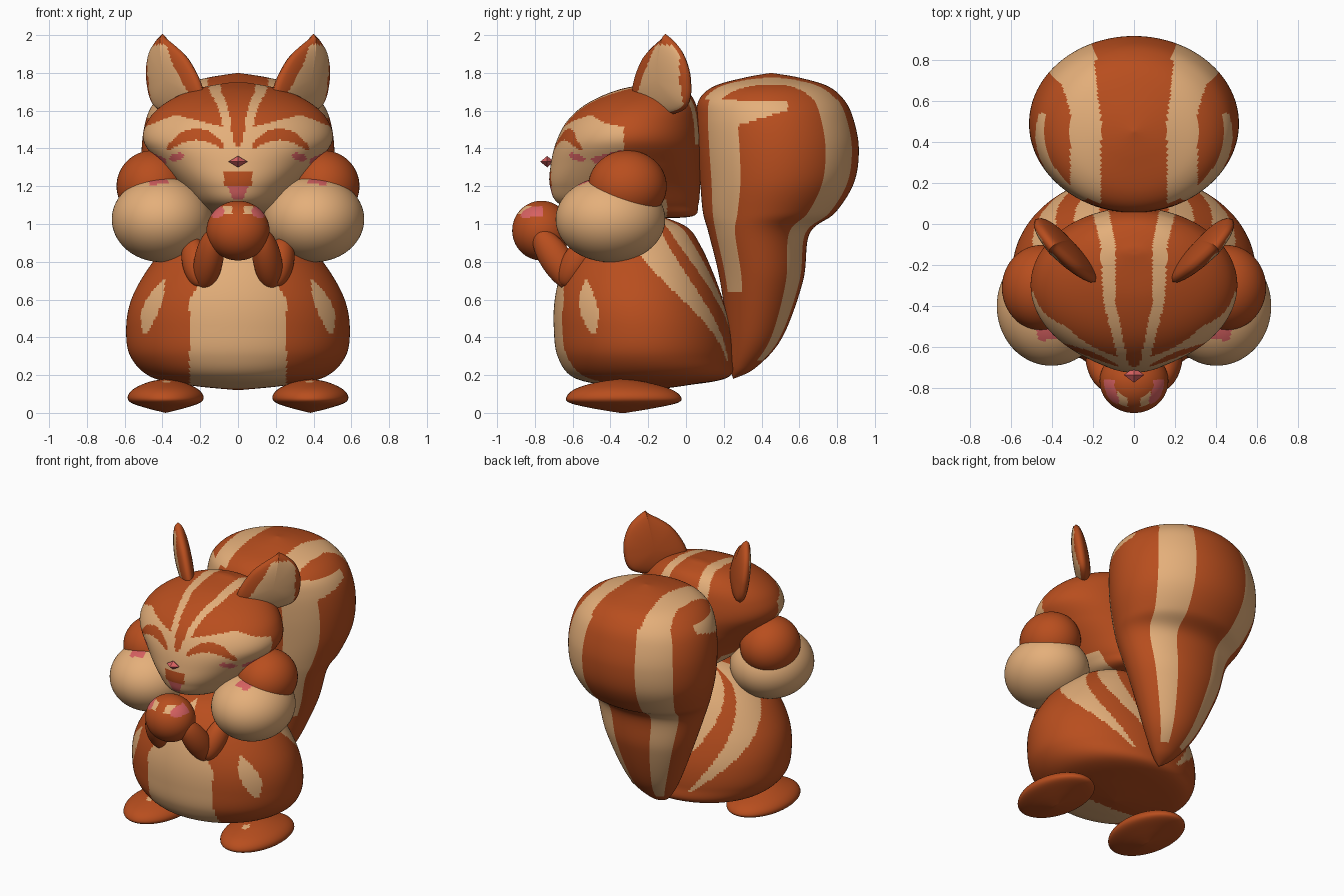
import bpy, bmesh, math
from mathutils import Vector, Matrix

if "Cube" in bpy.data.objects:
    bpy.data.objects.remove(bpy.data.objects["Cube"])

# Palette
MATS = []
for label, rgb in (("russet fur", (.48, .076, .013)), ("cream fur", (.78, .43, .195)), ("pink", (.68, .12, .12))):
    m = bpy.data.materials.new(label)
    m.diffuse_color = (*rgb, 1)
    m.use_nodes = True
    m.node_tree.nodes["Principled BSDF"].inputs["Base Color"].default_value = m.diffuse_color
    MATS.append(m)
BROWN, CREAM, PINK = 0, 1, 2


def plain(colour):
    return lambda c, t: colour


def finish(bm, name, rule):
    """Colour each face by rule(centre, angle from front), smooth it and link it."""
    bmesh.ops.remove_doubles(bm, verts=bm.verts, dist=1e-5)
    bmesh.ops.recalc_face_normals(bm, faces=bm.faces)
    me = bpy.data.meshes.new(name)
    for m in MATS:
        me.materials.append(m)
    tag = bm.faces.layers.float.get("angle")
    for f in bm.faces:
        f.smooth = True
        f.material_index = rule(f.calc_center_median(), f[tag] if tag else 0)
    if tag:
        bm.faces.layers.float.remove(tag)
    bm.to_mesh(me)
    bm.free()
    ob = bpy.data.objects.new(name, me)
    bpy.context.collection.objects.link(ob)
    return ob


def spline(pts, steps, closed=False):
    """Catmull-Rom curve through points of any dimension."""
    n, out = len(pts), []
    pick = (lambda i: pts[i % n]) if closed else (lambda i: pts[max(0, min(n - 1, i))])
    for i in range(n if closed else n - 1):
        for k in range(steps):
            t = k / steps
            out.append([.5 * (2*b + (c-a)*t + (2*a-5*b+4*c-d)*t*t + (3*b-a-3*c+d)*t**3)
                        for a, b, c, d in zip(pick(i-1), pick(i), pick(i+1), pick(i+2))])
    return out if closed else out + [list(pts[-1])]


def loft(name, rings, rule, n=128, steps=10, cx=0):
    """Stack of ellipses given as (z, front y, back y, half width)."""
    bm = bmesh.new()
    tag = bm.faces.layers.float.new("angle")
    rows = []
    for z, y0, y1, rx in spline(rings, steps):
        rx, cy, ry = max(rx, 0), (y0 + y1) / 2, max((y1 - y0) / 2, 0)
        rows.append([bm.verts.new((cx + rx * math.sin(2*math.pi*i/n), cy - ry * math.cos(2*math.pi*i/n), z))
                     for i in range(n)])
    for a, b in zip(rows, rows[1:]):
        for i in range(n):
            j = (i + 1) % n
            f = bm.faces.new((a[i], a[j], b[j], b[i]))
            ang = 360 * (i + .5) / n
            f[tag] = min(ang, 360 - ang)
    return finish(bm, name, rule)


def ball(name, loc, radii, rule, axis=None, seg=48):
    bm = bmesh.new()
    bmesh.ops.create_uvsphere(bm, u_segments=seg, v_segments=seg * 2 // 3, radius=1)
    rot = Vector(axis).to_track_quat('Z', 'Y').to_matrix().to_4x4() if axis else Matrix()
    bm.transform(Matrix.Translation(loc) @ rot @ Matrix.Diagonal((*radii, 1)))
    return finish(bm, name, rule)


# Body: cream belly, flank patches and slanting back stripes
def body_rule(c, t):
    x, z = abs(c.x), c.z
    if c.y < -.3 and x < .257 - max(0, z - .6) * .65 and t < 75:
        return CREAM
    if abs(t - 53 + (z - .56) * 25) < 7.5 * (1 - ((z - .56) / .15) ** 2):
        return CREAM
    back, rise = 180 - t, min(z, .95) - .33
    if z > .27 and abs(back - 24 - rise * 95) < 2.5 + rise * 25:
        return CREAM
    if z > .38 and abs(back - 10 - (z - .5) * 70) < 4 + max(0, z - .5) * 18:
        return CREAM
    return BROWN


loft("body", [(.12, -.2, -.2, 0), (.145, -.42, 0, .25), (.19, -.60, .225, .46), (.3, -.68, .245, .57),
              (.45, -.70, .235, .592), (.6, -.695, .195, .565), (.75, -.66, .14, .485), (.88, -.6, .08, .38),
              (.98, -.48, .01, .25), (1.04, -.25, -.13, .08), (1.05, -.2, -.2, 0)], body_rule, n=240)


# Head: cream mask, closed eyes, forehead stripes, mouth and blush
def head_rule(c, t):
    x, y, z = abs(c.x), c.y, c.z
    if y < -.3:
        if x < .075 and 1.2 < z < 1.28:
            return BROWN
        if z > 1.13 and z <= 1.2 and x < .055 - (1.2 - z) * .4:
            return PINK
        if ((x - .325) / .04) ** 2 + ((z - 1.355 + (x - .325) * .2) / .02) ** 2 < 1:
            return PINK
        if -.5 < y < -.34 and x > .38 and abs(z - 1.35 - (y + .42) * .25) < .022:
            return PINK
        arc = 1.475 - 3.2 * (x - .22) ** 2
        if .07 < x < .38 and abs(z - arc) < .03 * (1 - ((x - .225) / .17) ** 4):
            return BROWN
        top = 1.4 + x * 1.6 if x < .07 else min(1.512 + (x - .07) * .25, 1.58 - (x - .33) * .4)
        if z < top and y < -.33:
            return CREAM
    if z < 1.13 and y < -.1:
        return CREAM
    inner = .025 + .065 * min(1, max(0, y + .70) / .32) + max(0, y + .1) * .2
    if z > 1.42 and inner < x < inner + .045 + max(0, y + .65) * .05:
        return CREAM
    return BROWN


loft("head", [(1.03, -.2, -.2, 0), (1.04, -.42, .03, .13), (1.1, -.66, .065, .22), (1.2, -.72, .075, .31),
              (1.32, -.715, .08, .415), (1.44, -.685, .08, .5), (1.55, -.625, .07, .475), (1.64, -.52, .05, .385),
              (1.71, -.36, 0, .24), (1.745, -.18, -.1, .07), (1.75, -.14, -.14, 0)], head_rule, n=240, steps=12)


# Tail: striped plume, narrow at the root and bulging at the top
def tail_rule(c, t):
    x, y, z = abs(c.x), c.y, c.z
    if z > 1.66:
        inner, outer = .16 + max(0, y - .5) * .12, .31 + max(0, y - .55) * .33
        return CREAM if inner < x < outer else BROWN
    if 1.50 + abs(y - .2) * .3 < z < 1.655 and .1 < y < .54 and t > 40:
        return CREAM
    if z > .64 and 31 < t < 61:
        return CREAM
    return CREAM if z > .28 and 24 < 180 - t < 54 else BROWN


loft("tail", [(.18, .25, .25, 0), (.24, .235, .37, .08), (.4, .22, .51, .19), (.7, .18, .62, .32), (.95, .12, .655, .40),
              (1.06, .09, .79, .45), (1.22, .075, .89, .5), (1.4, .06, .915, .51), (1.56, .055, .885, .485),
              (1.66, .07, .835, .43), (1.73, .15, .75, .33), (1.775, .31, .6, .16), (1.8, .45, .45, 0)],
     tail_rule, n=240)

# Nose: small faceted bead
nose = ball("nose", (0, -.735, 1.33), (.05, .037, .03), plain(PINK), seg=4)
for p in nose.data.polygons:
    p.use_smooth = False

EAR = [(.075, 2.0), (.175, 1.91), (.215, 1.76), (.16, 1.61), (-.08, 1.58), (-.21, 1.68), (-.12, 1.87), (.04, 1.985)]


# Ear: leaf shape turned outward and tipped forward, cream on the open side
def ear(side, name):
    bm = bmesh.new()
    outline = spline(EAR, 10, closed=True)
    levels = [(k / 16, 1) for k in range(17)] + [(k / 16, -1) for k in range(15, -1, -1)]
    rows = []
    for s, d in levels:
        row = []
        for u, z in outline:
            u, z = .02 + (u - .02) * s, 1.76 + (z - 1.76) * s
            w = d * .055 * math.sqrt(max(0, 1 - s * s)) + (z - 1.77) * .13
            row.append(bm.verts.new((side * (.335 + .68*u + .73*w), -.135 + .73*u - .68*w, z)))
        rows.append(row)
    for a, b in zip(rows, rows[1:]):
        for i in range(len(a)):
            j = (i + 1) % len(a)
            bm.faces.new((a[i], a[j], b[j], b[i]))

    def rule(c, t):
        dx, dy = abs(c.x) - .335, c.y + .135
        u, w = .68 * dx + .73 * dy, .73 * dx - .68 * dy - (c.z - 1.77) * .13
        return CREAM if w > .018 and u > -.18 + (c.z - 1.62) * .6 and u < .17 and c.z < 1.95 else BROWN
    finish(bm, name, rule)


# Clasped paws with pink pads
def paw_rule(c, t):
    x = abs(c.x)
    if ((x - .115) / .042) ** 2 + ((c.z - 1.065) / .033) ** 2 < 1 and c.y < -.76:
        return PINK
    return CREAM if .03 < x < .08 and 1.05 < c.z < 1.095 and c.y < -.8 else BROWN


def pouch_rule(c, t):
    return PINK if c.z > 1.15 and .37 < abs(c.x) < .47 and -.565 < c.y < -.5 else CREAM


def foot_rule(c, t):
    return CREAM if c.z > .1 and math.hypot(abs(c.x) - .38, c.y + .45) < .025 else BROWN


ball("clasped_paws", (0, -.765, .965), (.167, .155, .158), paw_rule, seg=96)

# Paired parts
for side, label in ((1, "right"), (-1, "left")):
    ear(side, label + "_ear")
    ball(label + "_cheek_pouch", (side * .402, -.40, 1.025), (.266, .29, .227), pouch_rule, seg=72)
    ball(label + "_upper_cheek", (side * .45, -.31, 1.2), (.193, .208, .19), plain(BROWN))
    ball(label + "_forearm", (side * .155, -.685, .81), (.075, .085, .195), plain(BROWN), (side * -.06, -.2, .3))
    ball(label + "_upper_arm", (side * .225, -.575, .80), (.07, .08, .15), plain(BROWN), (side * .04, .12, .2))
    loft(label + "_foot", [(0, -.35, -.32, 0), (.025, -.5, -.17, .1), (.055, -.62, -.04, .185), (.09, -.63, -.03, .2),
                           (.13, -.58, -.09, .165), (.165, -.46, -.22, .085), (.18, -.34, -.34, 0)],
         foot_rule, n=48, steps=6, cx=side * .383)
